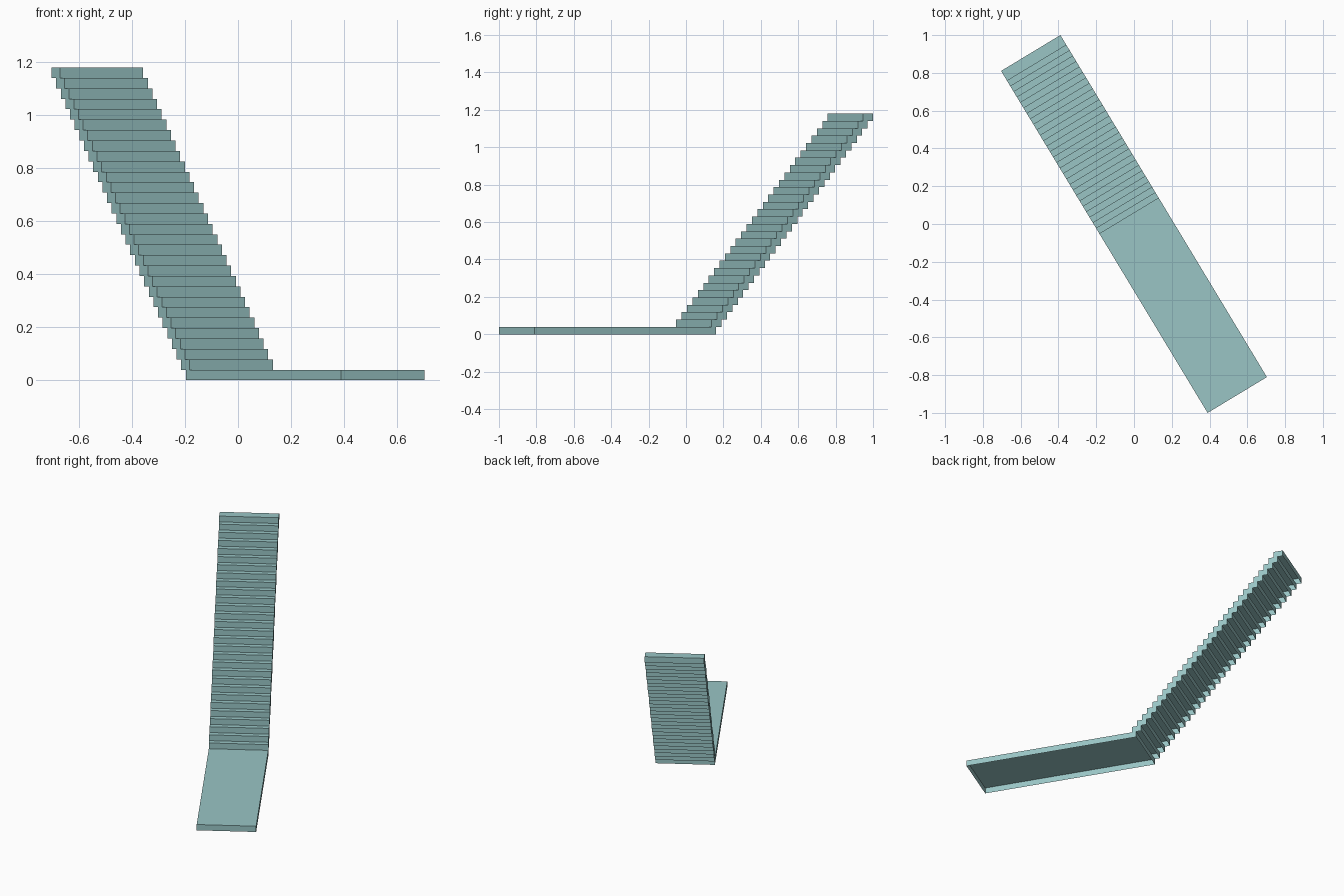
import bpy, bmesh, math
from mathutils import Matrix

if "Cube" in bpy.data.objects:
    bpy.data.objects.remove(bpy.data.objects["Cube"])

ANGLE = math.atan2(0.517, 0.856)   # staircase heading, turned left of +y
WIDTH = 0.367
RISE = 1.18 / 30
RUN = 0.0338
DEPTH = 0.0615
STEPS = 29

mat = bpy.data.materials.new("pale teal")
mat.diffuse_color = (0.32, 0.56, 0.56, 1)
mat.use_nodes = True
mat.node_tree.nodes["Principled BSDF"].inputs["Base Color"].default_value = mat.diffuse_color


def open_box(bm, start, end, z):
    """Hollow tread: top and four sides, open underneath."""
    m = (Matrix.Translation((0, (start + end) / 2, z + RISE / 2))
         @ Matrix.Diagonal((WIDTH, end - start, RISE, 1)))
    verts = bmesh.ops.create_cube(bm, size=1, matrix=m)["verts"]
    faces = {f for v in verts for f in v.link_faces}
    bottom = [f for f in faces if all(v.co.z < z + RISE / 2 for v in f.verts)]
    bmesh.ops.delete(bm, geom=bottom, context='FACES_ONLY')


def make(name, boxes):
    bm = bmesh.new()
    for b in boxes:
        open_box(bm, *b)
    bm.transform(Matrix.Rotation(ANGLE, 4, 'Z'))
    mesh = bpy.data.meshes.new(name)
    bm.to_mesh(mesh)
    bm.free()
    mesh.materials.append(mat)
    bpy.context.collection.objects.link(bpy.data.objects.new(name, mesh))


# long flat landing on the ground
END = 1.0575
first = END - DEPTH - (STEPS - 1) * RUN
make("landing", [(-END, first + DEPTH - RUN, 0)])

# overlapping treads climbing to the back
make("stair_treads", [(first + i * RUN, first + i * RUN + DEPTH, (i + 1) * RISE)
                      for i in range(STEPS)])
